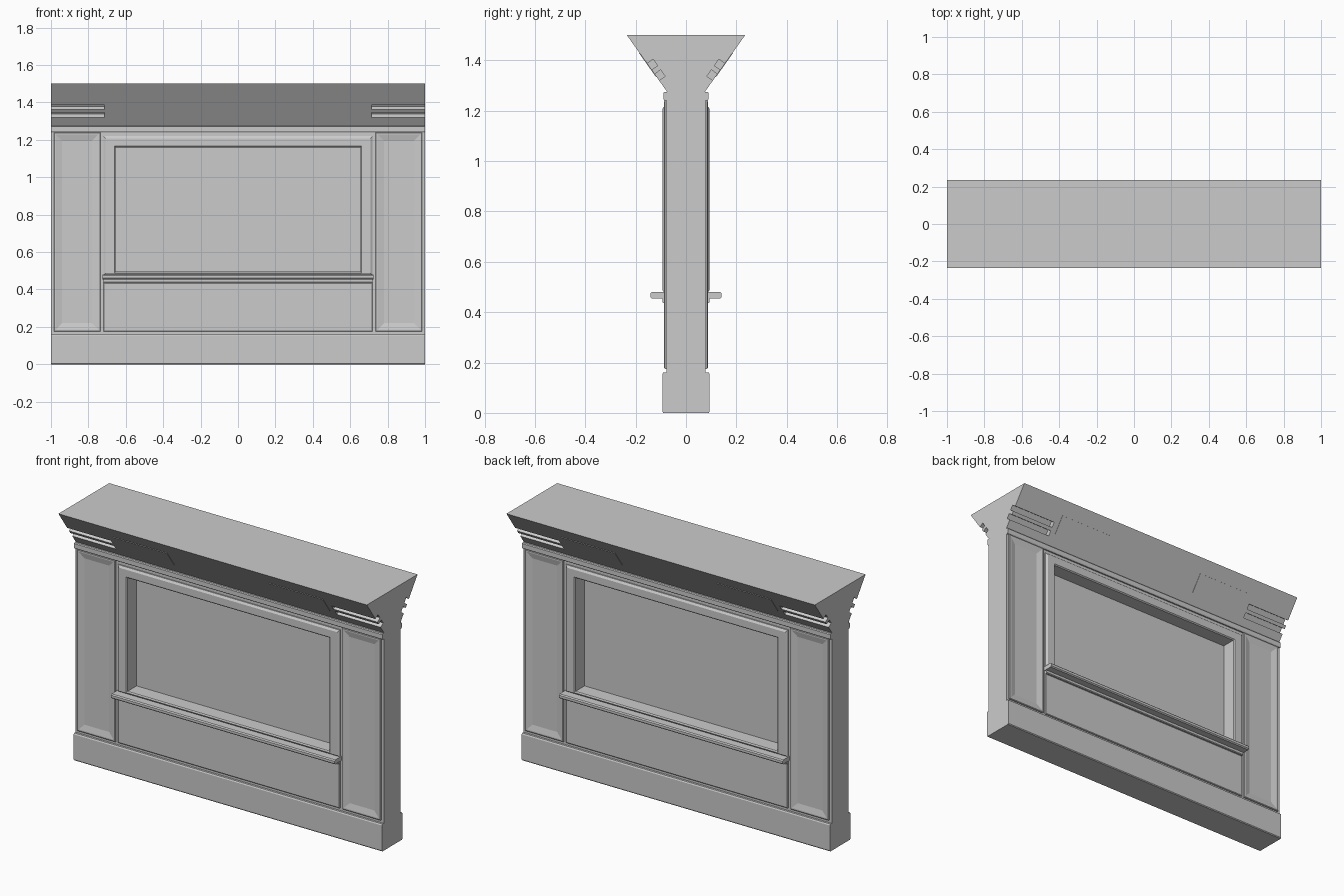
import bpy, bmesh

if "Cube" in bpy.data.objects:
    bpy.data.objects.remove(bpy.data.objects["Cube"])


def finish(name, bm, mx=False, my=True):
    bmesh.ops.recalc_face_normals(bm, faces=bm.faces)
    me = bpy.data.meshes.new(name)
    bm.to_mesh(me)
    bm.free()
    ob = bpy.data.objects.new(name, me)
    bpy.context.collection.objects.link(ob)
    if mx or my:
        m = ob.modifiers.new("Mirror", 'MIRROR')
        m.use_axis = (mx, my, False)
        m.use_mirror_merge = False
    return ob


def rings(name, loops, mx=False, my=True):
    """Bridge rectangles (x0, x1, z0, z1, y) in order and cap both ends."""
    bm = bmesh.new()
    rows = [[bm.verts.new(p) for p in ((a, y, c), (b, y, c), (b, y, d), (a, y, d))]
            for a, b, c, d, y in loops]
    for r, s in zip(rows, rows[1:]):
        for i in range(4):
            j = (i + 1) % 4
            bm.faces.new((r[i], r[j], s[j], s[i]))
    bm.faces.new(rows[0])
    bm.faces.new(rows[-1])
    return finish(name, bm, mx, my)


def prism(name, pts, x0, x1, mx=False, my=True):
    """Extrude a (y, z) profile along x."""
    bm = bmesh.new()
    a = [bm.verts.new((x0, y, z)) for y, z in pts]
    b = [bm.verts.new((x1, y, z)) for y, z in pts]
    for i in range(len(pts)):
        j = (i + 1) % len(pts)
        bm.faces.new((a[i], a[j], b[j], b[i]))
    bm.faces.new(a)
    bm.faces.new(b)
    return finish(name, bm, mx, my)


def grow(r, d, y):
    return (r[0] - d, r[1] + d, r[2] - d, r[3] + d, y)


def slope(z):
    return 0.075 + (z - 1.275) * 0.16 / 0.225


W = 0.078
opening = (-0.655, 0.655, 0.495, 1.16)
wall = (-1, 1, 0, 1.275)

# Wall core with a deep recess on both sides of a thin pane
rings("wall_core", [(*opening, -0.004), (*opening, -W), (*wall, -W),
                    (*wall, W), (*opening, W), (*opening, 0.004)], my=False)

# Window frame, hollow so the recess stays open
outer = (-0.72, 0.72, 0.475, 1.22)
frame_loops = [(*opening, -W), (*opening, -0.087), grow(opening, 0.006, -0.093),
               grow(outer, -0.012, -0.093), (*outer, -0.085), (*outer, -W)]
frame = rings("window_frame", frame_loops)
bm = bmesh.new()
bm.from_mesh(frame.data)
caps = [f for f in bm.faces if all(abs(v.co.y + W) < 1e-5 for v in f.verts)]
bmesh.ops.delete(bm, geom=caps, context='FACES_ONLY')
bmesh.ops.recalc_face_normals(bm, faces=bm.faces)
bm.to_mesh(frame.data)
bm.free()

# Lower panel and recessed side panels
low = (-0.72, 0.72, 0.175, 0.436)
rings("lower_panel", [(*low, -W), (*low, -0.083), grow(low, -0.004, -0.086)])
side = (0.735, 0.985, 0.175, 1.24)
rings("side_panel", [(*side, -W), (*side, -0.084), grow(side, -0.004, -0.087),
                     grow(side, -0.012, -0.087), grow(side, -0.045, -0.079)], mx=True)

# Skirting with eased edges
prism("skirting", [(-W, 0), (-0.09, 0), (-0.094, 0.005), (-0.094, 0.153),
                   (-0.09, 0.16), (-W, 0.16)], -1, 1)

# Sill with rounded nose and the bead below it
prism("sill", [(-W, 0.454), (-0.135, 0.454), (-0.141, 0.46), (-0.141, 0.474),
               (-0.135, 0.48), (-W, 0.48)], -0.725, 0.725)
prism("sill_bead", [(-W, 0.436), (-0.09, 0.436), (-0.094, 0.44),
                    (-0.094, 0.454), (-W, 0.454)], -0.72, 0.72)

# Rail under the cornice
prism("top_rail", [(-W, 1.24), (-0.086, 1.24), (-0.09, 1.246), (-0.09, 1.27),
                   (-0.086, 1.275), (-W, 1.275)], -1, 1)

# Flared cornice: plain middle, two grooves across each end
half = [(slope(1.275), 1.275)]
for z in (1.32, 1.362):
    y = slope(z)
    half += [(y, z), (y - 0.024, z + 0.017),
             (slope(z + 0.025) - 0.024, z + 0.042), (slope(z + 0.025), z + 0.025)]
half.append((slope(1.5), 1.5))
plain = [half[0], half[-1]]
for name, h, x0, x1, mx in (("cornice_middle", plain, -0.715, 0.715, False),
                            ("cornice_end", half, 0.715, 1, True)):
    prism(name, h + [(-y, z) for y, z in reversed(h)], x0, x1, mx, my=False)

# Thin plates lying on the cornice slope
e = 0.0015
prism("cornice_plate", [(-slope(1.335), 1.335), (-slope(1.335) - e, 1.335 - e),
                        (-slope(1.43) - e, 1.43 - e), (-slope(1.43), 1.43)],
      0.33, 0.68, mx=True)
